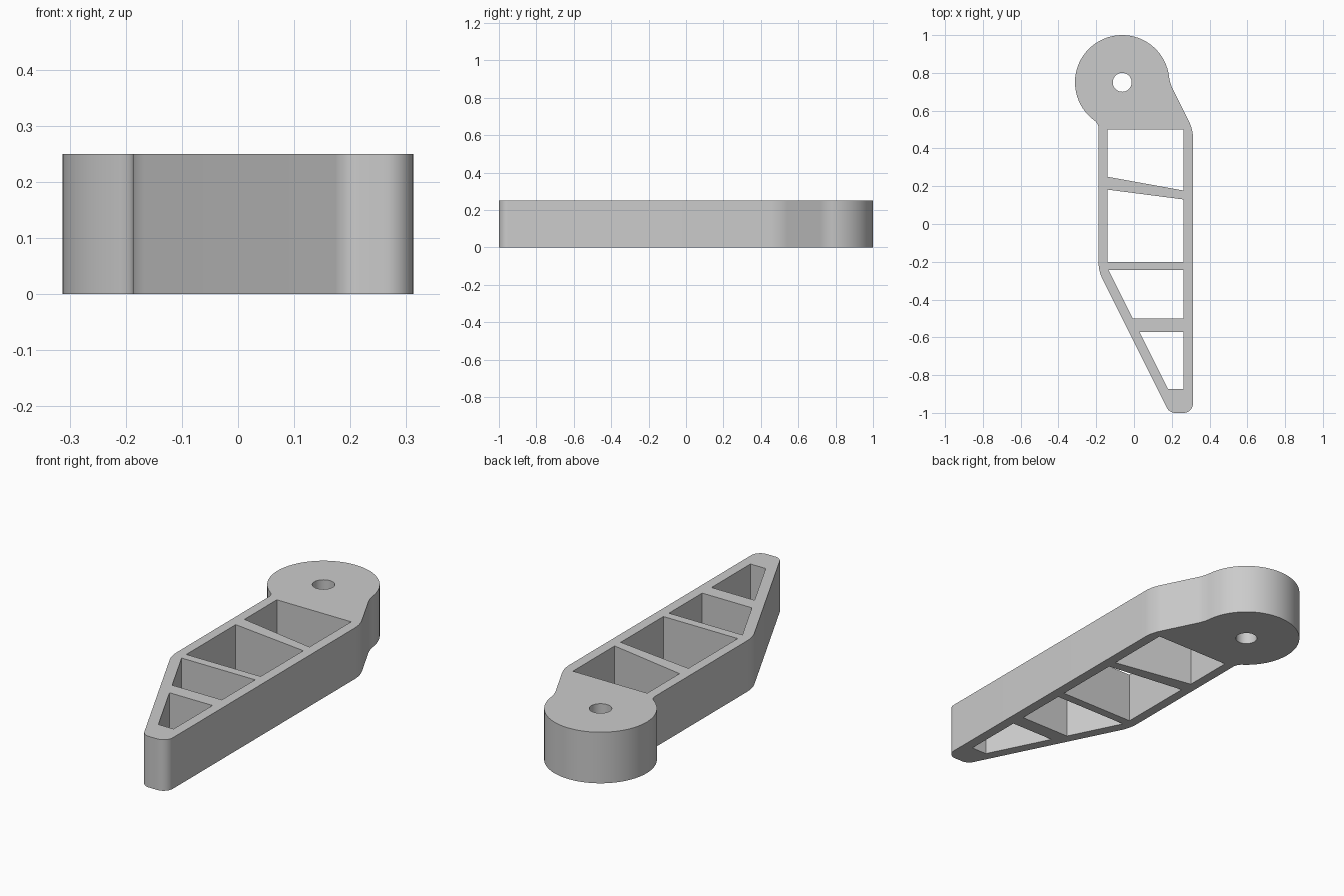
import bpy, bmesh, math
from mathutils import Vector

cube = bpy.data.objects.get("Cube")
if cube:
    bpy.data.objects.remove(cube, do_unlink=True)

HEIGHT = 0.25
HUB = Vector((-0.0625, 0.75))
HUB_R = 0.25


def arc(centre, radius, a0, a1, steps):
    return [centre + radius * Vector((math.cos(a0 + (a1 - a0) * i / steps),
                                      math.sin(a0 + (a1 - a0) * i / steps)))
            for i in range(steps + 1)]


def short_arc(centre, start, end, steps=10):
    a0 = math.atan2(*(start - centre).yx)
    turn = math.atan2(*(end - centre).yx) - a0
    turn = (turn + math.pi) % (2 * math.pi) - math.pi
    return arc(centre, (start - centre).length, a0, a0 + turn, steps)


def round_corner(before, corner, after, radius):
    """Arc tangent to both sides of a convex corner."""
    u, v = (before - corner).normalized(), (after - corner).normalized()
    half = u.angle(v) / 2
    reach = radius / math.tan(half)
    centre = corner + (u + v).normalized() * radius / math.sin(half)
    return short_arc(centre, corner + u * reach, corner + v * reach)


def hub_blend(normal, along, radius):
    """Concave arc joining the hub to a straight side that starts at it."""
    normal, along = Vector(normal).normalized(), Vector(along).normalized()
    side = {True: 0.125, False: 0.5 / math.sqrt(5)}[normal.x < 0]
    run = math.sqrt((HUB_R + radius) ** 2 - (side + radius) ** 2)
    centre = HUB + normal * (side + radius) + along * run
    on_hub = HUB + (centre - HUB).normalized() * HUB_R
    return short_arc(centre, on_hub, HUB + normal * side + along * run)


# Outer outline, counter-clockwise from the hub
left_blend = hub_blend((-1, 0), (0, -1), 0.05)
right_blend = hub_blend((2, 1), (1, -2), 0.2)
start = math.atan2(*(right_blend[0] - HUB).yx)
end = math.atan2(*(left_blend[0] - HUB).yx) + 2 * math.pi
outline = arc(HUB, HUB_R, start, end, 64) + left_blend[1:]
corners = [left_blend[-1]] + [Vector(p) for p in (
    (-0.1875, -0.25), (0.1875, -1), (0.3125, -1), (0.3125, 0.5))] + [right_blend[-1]]
for i, radius in enumerate((0.2, 0.05, 0.05, 0.2), 1):
    outline += round_corner(corners[i - 1], corners[i], corners[i + 1], radius)
outline += right_blend[:0:-1]


# Pockets between the ribs, and the pivot hole
def slant(y):
    return -(y + 0.625) / 2 + 0.056


LEFT, RIGHT = -0.14, 0.2625
pockets = [
    [(LEFT, 0.5), (LEFT, 0.25), (RIGHT, 0.177), (RIGHT, 0.5)],
    [(LEFT, 0.182), (LEFT, -0.2), (RIGHT, -0.2), (RIGHT, 0.13)],
]
for top, bottom in ((-0.243, -0.5), (-0.572, -0.873)):
    pockets.append([(slant(top), top), (slant(bottom), bottom),
                    (RIGHT, bottom), (RIGHT, top)])
pivot_hole = arc(HUB, 0.05, 0, 2 * math.pi, 40)[:-1]

# Fill the flat profile and extrude it
bm = bmesh.new()
for loop in [outline, pivot_hole] + pockets:
    verts = [bm.verts.new((p[0], p[1], 0)) for p in loop]
    for a, b in zip(verts, verts[1:] + verts[:1]):
        bm.edges.new((a, b))
bmesh.ops.triangle_fill(bm, edges=bm.edges[:], use_beauty=True, use_dissolve=False,
                        normal=(0, 0, 1))
raised = bmesh.ops.extrude_face_region(bm, geom=bm.faces[:])["geom"]
bmesh.ops.translate(bm, vec=(0, 0, HEIGHT),
                    verts=[g for g in raised if isinstance(g, bmesh.types.BMVert)])
bmesh.ops.recalc_face_normals(bm, faces=bm.faces[:])
mesh = bpy.data.meshes.new("ribbed_arm")
bm.to_mesh(mesh)
bm.free()

# Plain grey material
grey = bpy.data.materials.new("plain grey")
grey.use_nodes = True
colour = (0.6, 0.6, 0.6, 1)
grey.diffuse_color = colour
grey.node_tree.nodes["Principled BSDF"].inputs["Base Color"].default_value = colour
mesh.materials.append(grey)

arm = bpy.data.objects.new("ribbed_arm", mesh)
bpy.context.collection.objects.link(arm)
bpy.ops.object.select_all(action="DESELECT")
arm.select_set(True)
bpy.context.view_layer.objects.active = arm
bpy.ops.object.shade_smooth_by_angle(angle=math.radians(25))
